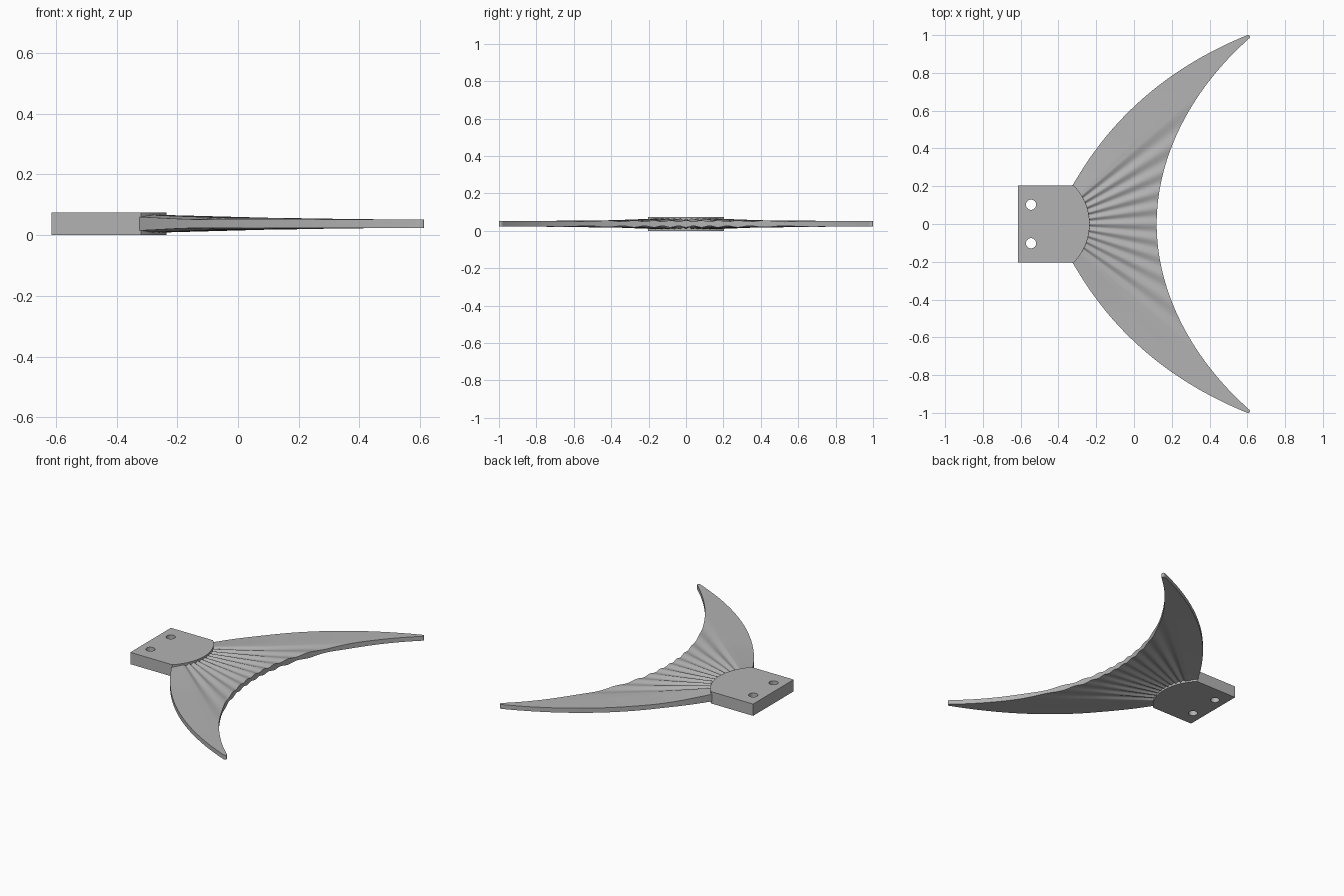
import bpy, bmesh, math
from mathutils import Vector

cube = bpy.data.objects.get("Cube")
if cube:
    bpy.data.objects.remove(cube, do_unlink=True)

grey = bpy.data.materials.new("plain grey")
grey.use_nodes = True
grey.diffuse_color = (0.45, 0.45, 0.45, 1)
grey.node_tree.nodes["Principled BSDF"].inputs["Base Color"].default_value = (0.45, 0.45, 0.45, 1)

MID = 0.0375            # middle height of the whole part
HUB = Vector((-0.45, 0))  # point the fin rays spread from


def make_object(name, bm):
    bmesh.ops.recalc_face_normals(bm, faces=bm.faces)
    mesh = bpy.data.meshes.new(name)
    bm.to_mesh(mesh)
    bm.free()
    mesh.materials.append(grey)
    obj = bpy.data.objects.new(name, mesh)
    bpy.context.collection.objects.link(obj)
    return obj


def smooth(obj, degrees):
    bpy.ops.object.select_all(action="DESELECT")
    obj.select_set(True)
    bpy.context.view_layer.objects.active = obj
    bpy.ops.object.shade_smooth_by_angle(angle=math.radians(degrees))


def bezier(points, steps):
    n = len(points) - 1
    return [sum((Vector(p) * math.comb(n, i) * (k / steps) ** i * (1 - k / steps) ** (n - i)
                 for i, p in enumerate(points)), Vector((0, 0))) for k in range(steps + 1)]


def ramp(x, a, b):
    t = min(max((x - a) / (b - a), 0), 1)
    return t * t * (3 - 2 * t)


# Mounting block: square back, arched front, two through holes
bm = bmesh.new()
half, front, arc_r = 0.204, -0.235, 0.289
sweep = math.asin(half / arc_r)
outline = [(-0.615, half), (-0.615, -half)]
for i in range(33):
    a = -sweep + 2 * sweep * i / 32
    outline.append((front - arc_r + arc_r * math.cos(a), arc_r * math.sin(a)))
base = bm.faces.new([bm.verts.new((x, y, 0)) for x, y in outline])
top = bmesh.ops.extrude_face_region(bm, geom=[base])["geom"]
bmesh.ops.translate(bm, vec=(0, 0, 2 * MID), verts=[v for v in top if isinstance(v, bmesh.types.BMVert)])
block = make_object("mounting_block", bm)

for side in (-1, 1):
    bpy.ops.mesh.primitive_cylinder_add(vertices=32, radius=0.027, depth=0.3, location=(-0.545, side * 0.102, MID))
    cutter = bpy.context.object
    cutter.name = "hole_cutter"
    cutter.data.materials.append(grey)
    cut = block.modifiers.new("hole", "BOOLEAN")
    cut.object, cut.operation, cut.solver = cutter, "DIFFERENCE", "EXACT"
    bpy.context.view_layer.objects.active = block
    bpy.ops.object.modifier_apply(modifier=cut.name)
    bpy.data.objects.remove(cutter, do_unlink=True)
smooth(block, 30)

# Fin outline: trailing edge, rounded tip, leading edge, then mirrored
trailing = bezier([(0.12, 0), (0.12, 0.33), (0.28, 0.69), (0.612, 0.985)], 110)
tip = bezier([(0.612, 0.985), (0.618, 1.002), (0.60, 1.0)], 6)
leading = bezier([(0.60, 1.0), (-0.02, 0.7475), (-0.325, 0.203)], 60)
upper = trailing + tip[1:] + leading[1:]
edge = [Vector((p.x, -p.y)) for p in reversed(upper[1:])] + upper

PERIOD = 8.2   # degrees between fin rays
VALLEY = 4.5 * PERIOD


def half_thickness(angle, r):
    """Fin rays are thick ridges that fade away from the block."""
    a = abs(angle)
    ridge = 0.029 - 0.010 * min(max((r - 0.2) / 0.37, 0), 1) - 0.005 * ramp(r, 0.57, 1.4)
    valley = 0.019 - 0.008 * ramp(r, 0.2, 0.57) + 0.002 * ramp(r, 0.9, 1.4)
    if a < VALLEY:
        k = 0.5 + 0.5 * math.cos(2 * math.pi * a / PERIOD)
    elif a < 44:
        k = ramp(a, VALLEY, 41)
    else:
        k = 1 - 0.6 * min((a - 44) / 13, 1)
    return valley + (ridge - valley) * k


# Tail fin: two corrugated skins joined around the rim
RINGS, START = 28, 0.15
bm = bmesh.new()
skins = {1: [], -1: []}
for p in edge:
    ray = p - HUB
    angle = math.degrees(math.atan2(ray.y, ray.x))
    for s in skins:
        column = []
        for j in range(RINGS + 1):
            r = START + (ray.length - START) * j / RINGS
            q = HUB + ray.normalized() * r
            column.append(bm.verts.new((q.x, q.y, MID + s * half_thickness(angle, r))))
        skins[s].append(column)
last = len(edge) - 1
for i in range(last):
    for cols in skins.values():
        for j in range(RINGS):
            bm.faces.new((cols[i][j], cols[i + 1][j], cols[i + 1][j + 1], cols[i][j + 1]))
    for j in (0, RINGS):
        bm.faces.new((skins[1][i][j], skins[1][i + 1][j], skins[-1][i + 1][j], skins[-1][i][j]))
for i in (0, last):
    for j in range(RINGS):
        bm.faces.new((skins[1][i][j], skins[1][i][j + 1], skins[-1][i][j + 1], skins[-1][i][j]))
fin = make_object("tail_fin", bm)
smooth(fin, 40)
